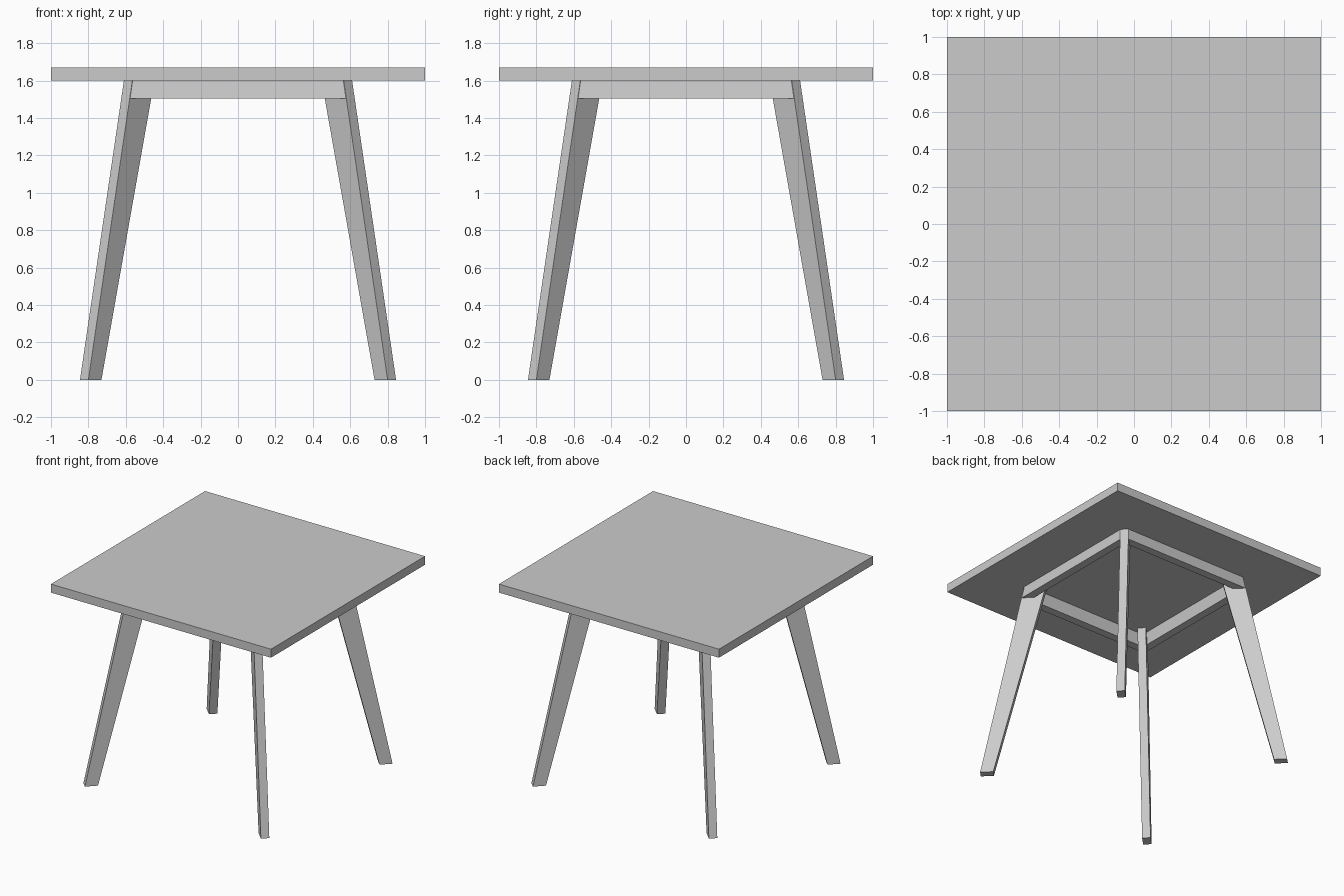
import bpy, bmesh
from math import pi
from mathutils import Matrix

if "Cube" in bpy.data.objects:
    bpy.data.objects.remove(bpy.data.objects["Cube"])


def frustum(name, bottom, top, turn=0.0):
    """Join two matching loops of points into a closed solid."""
    bm = bmesh.new()
    lo = [bm.verts.new(p) for p in bottom]
    hi = [bm.verts.new(p) for p in top]
    bm.faces.new(lo[::-1])
    bm.faces.new(hi)
    n = len(lo)
    for i in range(n):
        j = (i + 1) % n
        bm.faces.new((lo[i], lo[j], hi[j], hi[i]))
    bm.transform(Matrix.Rotation(turn, 4, 'Z'))
    bmesh.ops.recalc_face_normals(bm, faces=bm.faces)
    mesh = bpy.data.meshes.new(name)
    bm.to_mesh(mesh)
    bm.free()
    obj = bpy.data.objects.new(name, mesh)
    bpy.context.collection.objects.link(obj)
    return obj


def leg_section(outer, inner, width, z):
    """Rectangle turned 45 degrees, pointing at the front right corner."""
    return [(outer, -(outer - width), z), (inner + width, -inner, z),
            (inner, -(inner + width), z), (outer - width, -outer, z)]


def rail_section(half, y_out, y_in, z):
    """Mitred rail outline along the front side."""
    inner = half - (y_out - y_in)
    return [(-half, -y_out, z), (half, -y_out, z),
            (inner, -y_in, z), (-inner, -y_in, z)]


# Square table top
frustum("table_top",
        [(-1, -1, 1.6), (1, -1, 1.6), (1, 1, 1.6), (-1, 1, 1.6)],
        [(-1, -1, 1.67), (1, -1, 1.67), (1, 1, 1.67), (-1, 1, 1.67)])

# Four splayed tapering legs and the four apron rails between them
corners = ("front_right", "back_right", "back_left", "front_left")
sides = ("front", "right", "back", "left")
for i in range(4):
    frustum(corners[i] + "_leg",
            leg_section(0.845, 0.73, 0.045, 0.0),
            leg_section(0.61, 0.447, 0.045, 1.6), i * pi / 2)
    frustum(sides[i] + "_apron",
            rail_section(0.58, 0.622, 0.555, 1.503),
            rail_section(0.567, 0.608, 0.541, 1.6), i * pi / 2)
